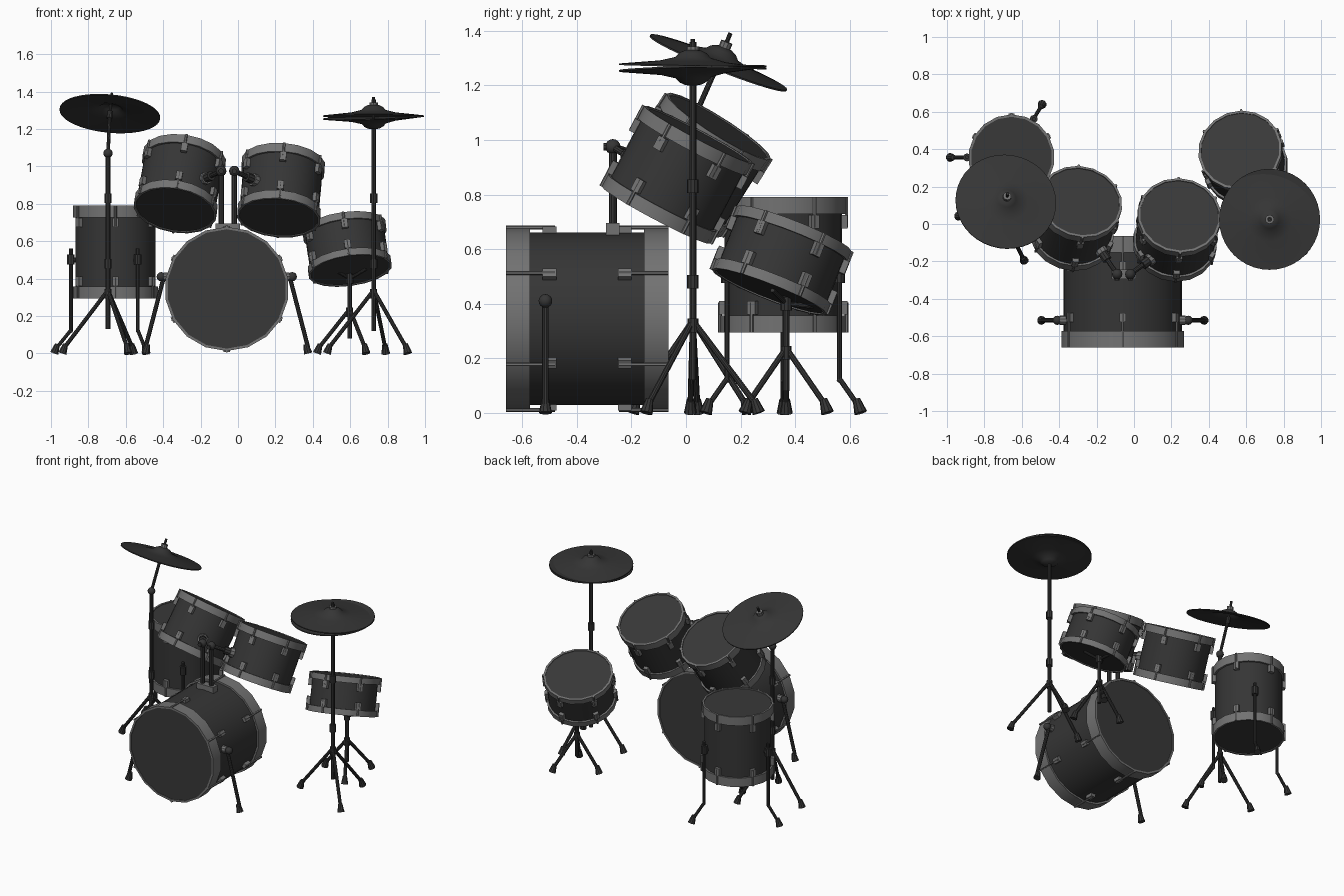
import bpy, bmesh, math
from mathutils import Vector, Matrix

if "Cube" in bpy.data.objects:
    bpy.data.objects.remove(bpy.data.objects["Cube"])

def material(name, v):
    m = bpy.data.materials.new(name)
    m.diffuse_color = (v, v, v, 1)
    m.use_nodes = True
    m.node_tree.nodes["Principled BSDF"].inputs["Base Color"].default_value = m.diffuse_color
    return m

SHELL = material("shell_black", 0.036)
HEAD = material("head_black", 0.04)
METAL = material("hoop_grey", 0.17)
STAND = material("stand_black", 0.036)
CYMBAL = material("cymbal_black", 0.036)
Z = Vector((0, 0, 1))

def finish(name, bm, mat, angle=35):
    bmesh.ops.recalc_face_normals(bm, faces=bm.faces)
    me = bpy.data.meshes.new(name)
    bm.to_mesh(me)
    bm.free()
    me.materials.append(mat)
    ob = bpy.data.objects.new(name, me)
    bpy.context.collection.objects.link(ob)
    bpy.ops.object.select_all(action='DESELECT')
    ob.select_set(True)
    bpy.context.view_layer.objects.active = ob
    bpy.ops.object.shade_smooth_by_angle(angle=math.radians(angle))
    return ob

def frame(origin, axis):
    q = Z.rotation_difference(Vector(axis).normalized())
    return Matrix.Translation(Vector(origin)) @ q.to_matrix().to_4x4()

def tube(bm, a, b, r1, r2=None, seg=10):
    a, b = Vector(a), Vector(b)
    bmesh.ops.create_cone(bm, cap_ends=True, segments=seg, radius1=r1, radius2=r1 if r2 is None else r2,
                          depth=(b - a).length, matrix=frame((a + b) / 2, b - a))

def ball(bm, p, r):
    bmesh.ops.create_uvsphere(bm, u_segments=12, v_segments=8, radius=r, matrix=Matrix.Translation(Vector(p)))

def lathe(bm, M, profile, sides, closed=True):
    rings = []
    for r, h in profile:
        rings.append([bm.verts.new(M @ Vector((r * math.cos(t), r * math.sin(t), h)))
                      for t in (math.pi / 2 + 2 * math.pi * k / sides for k in range(sides))])
    n = len(rings)
    for i in range(n if closed else n - 1):
        p, q = rings[i], rings[(i + 1) % n]
        for k in range(sides):
            j = (k + 1) % sides
            bm.faces.new((p[k], p[j], q[j], q[k]))

def foot(bm, p, out):
    # rubber foot leaning outward
    p = Vector((p[0], p[1], 0))
    tube(bm, p, p - Vector(out) * 0.018 + Z * 0.05, 0.024, 0.014)

def drum(name, bottom, top, r, hoop_r, hoop_h, rod, sides=18):
    bottom, top = Vector(bottom), Vector(top)
    L = (top - bottom).length
    M = frame(bottom, top - bottom)
    # shell
    bm = bmesh.new()
    lathe(bm, M, [(r, 0.025), (r, L - 0.025)], 36, False)
    finish(name + "_shell", bm, SHELL)
    # hoops at both ends
    bm = bmesh.new()
    for a, b in ((0, hoop_h), (L - hoop_h, L)):
        lathe(bm, M, [(hoop_r, a), (hoop_r, b), (hoop_r - 0.013, b), (hoop_r - 0.013, a)], sides)
        lathe(bm, M, [(r - 0.01, (a + b) / 2), (hoop_r - 0.005, (a + b) / 2)], sides, False)
    finish(name + "_hoops", bm, METAL, 25)
    # heads set just inside the hoops
    bm = bmesh.new()
    for h in (0.008, L - 0.008):
        bmesh.ops.create_cone(bm, cap_ends=True, segments=sides, radius1=hoop_r - 0.008, radius2=hoop_r - 0.008,
                              depth=0.006, matrix=M @ Matrix.Translation((0, 0, h)) @ Matrix.Rotation(math.pi / 2, 4, 'Z'))
    finish(name + "_heads", bm, HEAD)
    # tension rods and lugs
    bm = bmesh.new()
    for k in range(6):
        R = M @ Matrix.Rotation(math.radians(30 + 60 * k), 4, 'Z')
        for h0, s in ((0, 1), (L, -1)):
            tube(bm, R @ Vector((hoop_r + 0.002, 0, h0)), R @ Vector((hoop_r + 0.002, 0, h0 + s * rod)), 0.007, seg=6)
            S = Matrix.Diagonal((0.026, 0.034, 0.05, 1))
            bmesh.ops.create_cube(bm, size=1, matrix=R @ Matrix.Translation((r + 0.008, 0, h0 + s * (rod - 0.02))) @ S)
    finish(name + "_lugs", bm, METAL)

drum("bass_drum", (-0.06, -0.065, 0.345), (-0.06, -0.66, 0.345), 0.316, 0.332, 0.088, 0.18)
drum("left_tom", (-0.337, -0.06, 0.765), (-0.285, 0.12, 1.05), 0.212, 0.225, 0.05, 0.10)
drum("right_tom", (0.217, -0.11, 0.725), (0.243, 0.046, 1.02), 0.212, 0.225, 0.05, 0.10)
drum("floor_tom", (-0.655, 0.356, 0.295), (-0.655, 0.356, 0.79), 0.215, 0.23, 0.062, 0.11)
drum("snare", (0.60, 0.305, 0.443), (0.567, 0.396, 0.674), 0.212, 0.226, 0.04, 0.085)

# bass drum legs, mirrored about the drum centre
for side, s in (("left", -1), ("right", 1)):
    X = lambda d: -0.06 + s * d
    bm = bmesh.new()
    tube(bm, (X(0.335), -0.515, 0.415), (X(0.435), -0.515, 0.03), 0.012)
    tube(bm, (X(0.31), -0.515, 0.41), (X(0.36), -0.515, 0.41), 0.013)
    ball(bm, (X(0.35), -0.515, 0.41), 0.025)
    foot(bm, (X(0.435), -0.515), (s * 0.7, 0, 0))
    finish("bass_leg_" + side, bm, STAND)
    bm = bmesh.new()
    tube(bm, (X(0.30), -0.515, 0.41), (X(0.335), -0.515, 0.41), 0.025)
    finish("bass_leg_bracket_" + side, bm, METAL)

# tom mount on the bass drum
bm = bmesh.new()
bmesh.ops.create_cube(bm, size=1, matrix=Matrix.Translation((-0.055, -0.268, 0.673)) @ Matrix.Diagonal((0.13, 0.05, 0.045, 1)))
finish("tom_mount_plate", bm, METAL)
for side, x, end in (("left", -0.09, (-0.185, -0.13, 0.93)), ("right", -0.02, (0.10, -0.18, 0.92))):
    p, e = Vector((x, -0.268, 0.975)), Vector(end)
    bm = bmesh.new()
    tube(bm, (x, -0.268, 0.66), p, 0.015)
    ball(bm, p, 0.028)
    tube(bm, p, e, 0.013)
    tube(bm, p.lerp(e, 0.55), p.lerp(e, 0.8), 0.026)
    tube(bm, p - Vector((0, 0.035, 0)), p, 0.014)
    finish("tom_arm_" + side, bm, STAND)
    bm = bmesh.new()
    tube(bm, p.lerp(e, 0.8), e, 0.034)
    finish("tom_bracket_" + side, bm, METAL)

# floor tom legs with a kink near the floor
for i, deg in enumerate((60, 180, 300)):
    d = Vector((math.cos(math.radians(deg)), math.sin(math.radians(deg)), 0))
    c = Vector((-0.655, 0.356, 0))
    bm = bmesh.new()
    tube(bm, c + d * 0.238 + Z * 0.56, c + d * 0.238 + Z * 0.12, 0.010)
    tube(bm, c + d * 0.238 + Z * 0.125, c + d * 0.315 + Z * 0.03, 0.010)
    ball(bm, c + d * 0.238 + Z * 0.12, 0.010)
    tube(bm, c + d * 0.238 + Z * 0.475, c + d * 0.238 + Z * 0.53, 0.021)
    tube(bm, c + d * 0.21 + Z * 0.5, c + d * 0.25 + Z * 0.5, 0.014)
    foot(bm, c + d * 0.328, d)
    finish("floor_tom_leg_%d" % (i + 1), bm, STAND)

def stand(name, x, y, hub, z0, z1, reach, angles, clutches):
    bm = bmesh.new()
    c = Vector((x, y, 0))
    tube(bm, c + Z * z0, c + Z * z1, 0.013)
    tube(bm, c + Z * (hub - 0.03), c + Z * (hub + 0.02), 0.02)
    for z in clutches:
        tube(bm, c + Z * (z - 0.025), c + Z * (z + 0.025), 0.021)
    for deg in angles:
        d = Vector((math.cos(math.radians(deg)), math.sin(math.radians(deg)), 0))
        tube(bm, c + d * 0.01 + Z * hub, c + d * (reach - 0.01) + Z * 0.03, 0.011)
        foot(bm, c + d * reach, d)
    return finish(name, bm, STAND)

stand("crash_stand", -0.695, 0.025, 0.325, 0.13, 1.07, 0.245, (-64, 56, 176), (0.48, 0.83))
stand("hi_hat_stand", 0.725, 0.025, 0.325, 0.12, 1.22, 0.25, (-43, 75, 182), (0.48, 0.83))
stand("snare_stand", 0.597, 0.367, 0.225, 0.08, 0.45, 0.175, (60, 180, 300), (0.40,))

# snare basket arms under the drum
bm = bmesh.new()
for deg in (90, 210, 330):
    d = Vector((math.cos(math.radians(deg)), math.sin(math.radians(deg)), 0))
    a = Vector((0.597, 0.367, 0.40))
    tube(bm, a, a + d * 0.10 + Z * (0.03 - 0.04 * d.y), 0.009)
finish("snare_basket", bm, STAND)

def cymbal(name, centre, normal, r=0.27):
    bm = bmesh.new()
    up = [(r, 0), (0.12, 0.016), (0.065, 0.03), (0.05, 0.046), (0.03, 0.056), (0.004, 0.06)]
    prof = up + [(a, h - 0.006) for a, h in reversed(up)]
    lathe(bm, frame(centre, normal), prof, 40)
    finish(name, bm, CYMBAL)

# crash cymbal on its tilted arm
n = Vector((0.09, 0.37, 0.925)).normalized()
c = Vector((-0.685, 0.12, 1.285))
cymbal("crash_cymbal", c, n)
bm = bmesh.new()
ball(bm, (-0.695, 0.025, 1.07), 0.025)
tube(bm, (-0.695, 0.025, 1.07), c, 0.010)
tube(bm, c, c + n * 0.115, 0.008)
tube(bm, c - n * 0.03, c + n * 0.01, 0.016)
finish("crash_arm", bm, STAND)
bm = bmesh.new()
tube(bm, c + n * 0.056, c + n * 0.08, 0.022)
finish("crash_nut", bm, METAL)

# hi-hat pair
cymbal("hi_hat_top", (0.725, 0.025, 1.272), (0.0, 0.03, 1))
cymbal("hi_hat_bottom", (0.725, 0.025, 1.258), (0.03, 0.03, -1))
bm = bmesh.new()
tube(bm, (0.725, 0.025, 1.2), (0.725, 0.025, 1.37), 0.008)
tube(bm, (0.725, 0.025, 1.34), (0.725, 0.025, 1.358), 0.013)
finish("hi_hat_rod", bm, STAND)
bm = bmesh.new()
tube(bm, (0.725, 0.025, 1.325), (0.725, 0.025, 1.342), 0.024)
finish("hi_hat_nut", bm, METAL)
